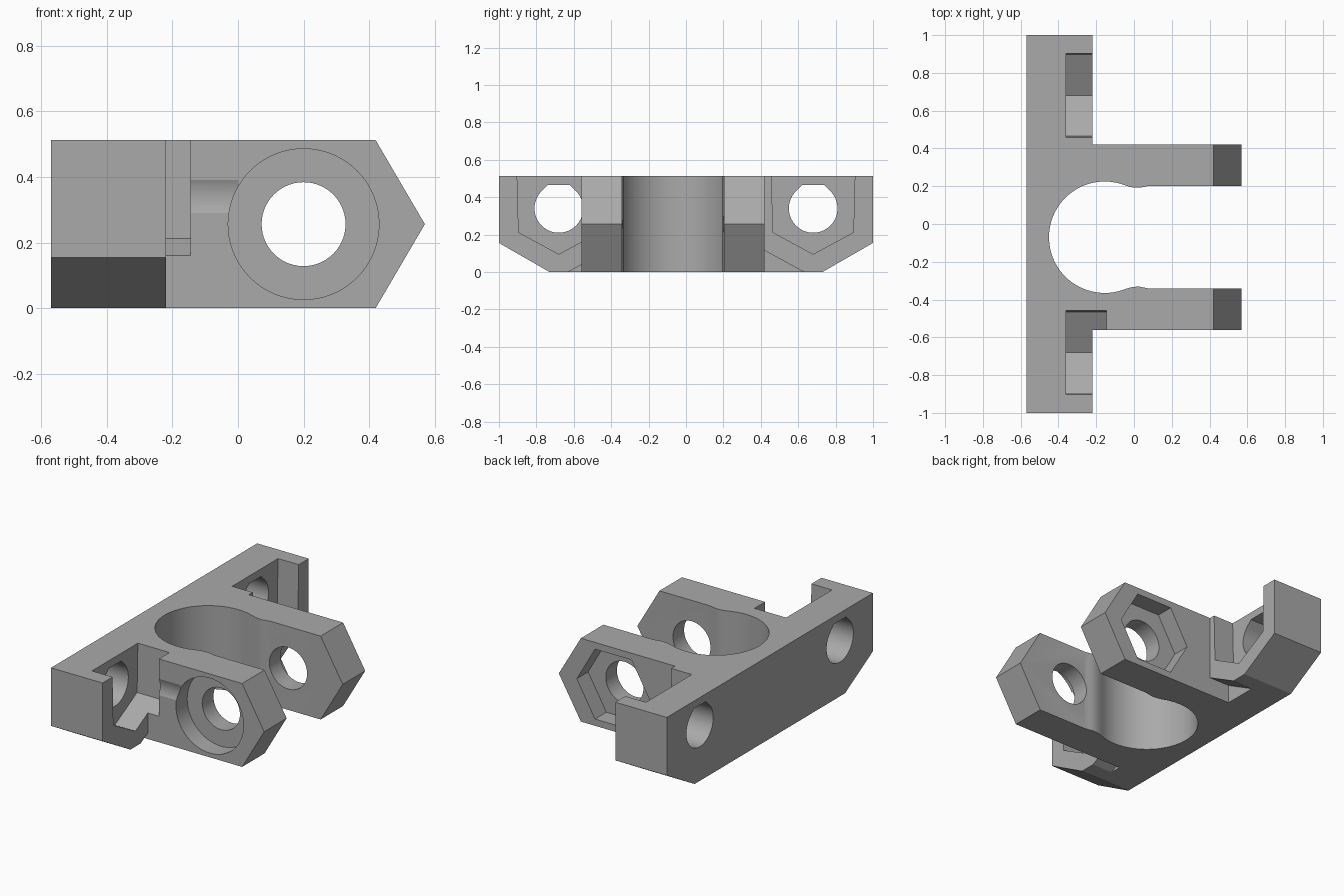
import bpy, bmesh, math
from mathutils import Vector

cube = bpy.data.objects.get("Cube")
if cube:
    bpy.data.objects.remove(cube, do_unlink=True)

grey = bpy.data.materials.new("matte_grey")
grey.use_nodes = True
colour = (0.40, 0.40, 0.40, 1)
grey.diffuse_color = colour
grey.node_tree.nodes["Principled BSDF"].inputs["Base Color"].default_value = colour


def prism(name, profile, axis, lo, hi):
    """Extrude a 2D outline along x (y, z), y (x, z) or z (x, y)."""
    place = {"x": lambda a, b, t: (t, a, b),
             "y": lambda a, b, t: (a, t, b),
             "z": lambda a, b, t: (a, b, t)}[axis]
    bm = bmesh.new()
    face = bm.faces.new([bm.verts.new(place(a, b, lo)) for a, b in profile])
    out = bmesh.ops.extrude_face_region(bm, geom=[face])
    verts = [g for g in out["geom"] if isinstance(g, bmesh.types.BMVert)]
    bmesh.ops.translate(bm, verts=verts, vec=Vector(place(0, 0, hi - lo)))
    bmesh.ops.recalc_face_normals(bm, faces=bm.faces)
    mesh = bpy.data.meshes.new(name)
    bm.to_mesh(mesh)
    bm.free()
    mesh.materials.append(grey)
    ob = bpy.data.objects.new(name, mesh)
    bpy.context.scene.collection.objects.link(ob)
    return ob


def arc(cx, cy, r, start, end, n):
    angles = [math.radians(start + (end - start) * i / n) for i in range(n + 1)]
    return [(cx + r * math.cos(a), cy + r * math.sin(a)) for a in angles]


def ring(cx, cy, r, n):
    return arc(cx, cy, r, 0, 360, n)[:-1]


def combine(target, tool, operation):
    """Apply a boolean and discard the tool."""
    mod = target.modifiers.new(tool.name, "BOOLEAN")
    mod.object, mod.operation, mod.solver = tool, operation, "EXACT"
    bpy.context.view_layer.objects.active = target
    bpy.ops.object.modifier_apply(modifier=mod.name)
    bpy.data.objects.remove(tool, do_unlink=True)


HEIGHT, MID_Y, NUT_Y, NUT_Z = 0.512, -0.07, 0.68, 0.34
PLATE_BACK, PLATE_FRONT, POCKET_BACK = -0.57, -0.22, -0.36
HOLE_X, HOLE_Z, HOLE_R, NUT_R = 0.2, HEIGHT / 2, 0.128, 0.248

# Mounting plate with sloped lower corners
bracket = prism("clamp_bracket", [(-0.73, 0), (0.73, 0), (1, 0.155), (1, HEIGHT),
                                  (-1, HEIGHT), (-1, 0.155)], "x", PLATE_BACK, PLATE_FRONT)

# Pointed block that becomes both clamp arms
arms = prism("clamp_arms", [(-0.45, 0), (0.42, 0), (0.57, HOLE_Z), (0.42, HEIGHT),
                            (-0.45, HEIGHT)], "y", -0.56, 0.42)
combine(bracket, arms, "UNION")

# Round bore opening into the slot between the arms
lip = [(-0.015, 0.265), (0.01, 0.262), (0.03, 0.262), (0.055, 0.267), (0.08, 0.272), (0.8, 0.272)]
bore = arc(-0.155, MID_Y, 0.295, 68, 292, 64)
bore += [(x, MID_Y - y) for x, y in lip]
bore += [(x, MID_Y + y) for x, y in reversed(lip)]
combine(bracket, prism("bore", bore, "z", -0.1, 0.7), "DIFFERENCE")

for side in (-1, 1):
    # Nut trap open at the top; the front one also bites into its arm
    outline = [(0, 0.095), (0.215, 0.212), (0.225, 0.6), (-0.225, 0.6), (-0.215, 0.212)]
    trap = [(side * NUT_Y + y, z) for y, z in outline]
    trap_end = -0.145 if side < 0 else PLATE_FRONT + 0.05
    combine(bracket, prism("nut_trap", trap, "x", POCKET_BACK, trap_end), "DIFFERENCE")

    # Flat-topped teardrop bolt hole
    tear = arc(side * NUT_Y, NUT_Z, 0.13, 135, 405, 48)
    tear += [(side * NUT_Y + 0.059, NUT_Z + 0.125), (side * NUT_Y - 0.059, NUT_Z + 0.125)]
    combine(bracket, prism("bolt_hole", tear, "x", -0.7, 0.0), "DIFFERENCE")

    # Sloped relief beneath the inner side of each nut trap
    arm_face = 0.56 if side < 0 else 0.42
    relief = [(side * 0.63, 0), (side * 0.641, -0.006), (side * arm_face, -0.006),
              (side * arm_face, (0.63 - arm_face) * 0.545)]
    combine(bracket, prism("relief", relief, "x", POCKET_BACK, PLATE_FRONT + 0.05), "DIFFERENCE")

# Clamp screw hole with a round recess in front and a hexagonal one behind
combine(bracket, prism("screw_hole", ring(HOLE_X, HOLE_Z, HOLE_R, 56), "y", -0.8, 0.8), "DIFFERENCE")
combine(bracket, prism("head_recess", ring(HOLE_X, HOLE_Z, 0.23, 72), "y", -0.8, -0.45), "DIFFERENCE")
combine(bracket, prism("nut_recess", ring(HOLE_X, HOLE_Z, NUT_R, 6), "y", 0.31, 0.8), "DIFFERENCE")

# Smooth the bores and keep the machined edges crisp
bpy.ops.object.select_all(action="DESELECT")
bracket.select_set(True)
bpy.context.view_layer.objects.active = bracket
bpy.ops.object.shade_smooth_by_angle(angle=math.radians(25))
